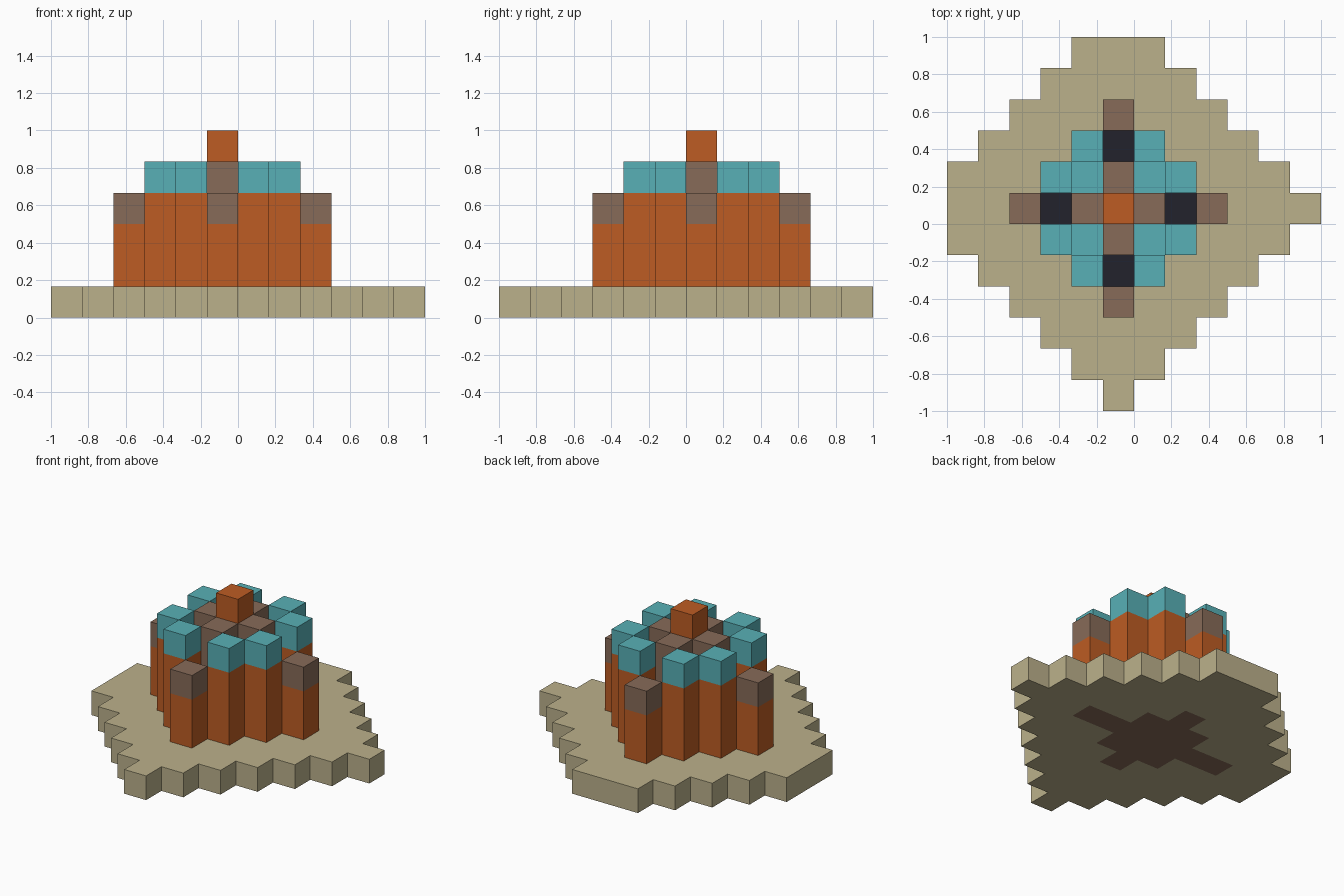
import bpy, bmesh

if "Cube" in bpy.data.objects:
    bpy.data.objects.remove(bpy.data.objects["Cube"], do_unlink=True)

U = 1 / 6                      # edge of one block
CX, CY = -U / 2, U / 2         # centre of the tower


def material(name, color):
    m = bpy.data.materials.new(name)
    m.use_nodes = True
    rgba = (*color, 1)
    m.diffuse_color = rgba
    m.node_tree.nodes["Principled BSDF"].inputs["Base Color"].default_value = rgba
    return m


sand = material("sand", (0.50, 0.44, 0.26))
orange = material("burnt orange", (0.51, 0.107, 0.017))
teal = material("teal", (0.098, 0.434, 0.468))
brown = material("brown", (0.242, 0.147, 0.098))
dark = material("charcoal", (0.016, 0.016, 0.025))

SIDES = ((1, 0), (0, 1), (-1, 0), (0, -1))


def blocks(name, mat, cells, low, high):
    """Extrude a set of grid cells between two layers, without inner walls."""
    cells = set(cells)
    bm = bmesh.new()

    def vert(x, y, z):
        return bm.verts.new((CX + x * U, CY + y * U, z * U))

    for x, y in sorted(cells):
        ring = [(x + a, y + b) for a, b in ((.5, -.5), (.5, .5), (-.5, .5), (-.5, -.5))]
        bm.faces.new([vert(*p, high) for p in ring])
        bm.faces.new([vert(*p, low) for p in reversed(ring)])
        for i, (dx, dy) in enumerate(SIDES):
            if (x + dx, y + dy) not in cells:
                p, q = ring[i], ring[(i + 1) % 4]
                bm.faces.new([vert(*p, low), vert(*q, low), vert(*q, high), vert(*p, high)])
    bmesh.ops.remove_doubles(bm, verts=bm.verts, dist=0.001)
    mesh = bpy.data.meshes.new(name)
    bm.to_mesh(mesh)
    bm.free()
    mesh.materials.append(mat)
    obj = bpy.data.objects.new(name, mesh)
    bpy.context.collection.objects.link(obj)
    return obj


def cross(r):
    return [(dx * r, dy * r) for dx, dy in SIDES]


# Cell groups
centre = [(0, 0)]
corners = [(x, y) for x in (-1, 1) for y in (-1, 1)]
battlements = [(x * a, y * b) for x, y in corners for a, b in ((1, 2), (2, 1))]
core = centre + cross(1) + corners
floor = core + cross(2) + [(-3, 0), (3, 0)]

# Stepped diamond base, trimmed on two sides, with the floor let into it
diamond = [(x, y) for x in range(-5, 7) for y in range(-6, 6) if abs(x) + abs(y) <= 6]
blocks("base", sand, set(diamond) - set(floor), 0, 1)
blocks("floor", brown, floor, 0, 1)

# Tower walls and the filled inside
blocks("tower_core", orange, core + cross(2) + cross(3), 1, 2.9)
blocks("tower_walls", orange, battlements, 1, 4)
blocks("buttress_shafts", orange, cross(3), 2.9, 3)
blocks("buttress_caps", brown, cross(3), 3, 4)

# Roof, sunken openings and crown
blocks("roof_cross", brown, centre + cross(1), 2.9, 5)
blocks("sunken_openings", dark, cross(2), 2.9, 3)
blocks("sunken_roof_corners", teal, corners, 2.9, 4)
blocks("battlements", teal, battlements, 4, 5)
blocks("crown", orange, centre, 5, 6)
